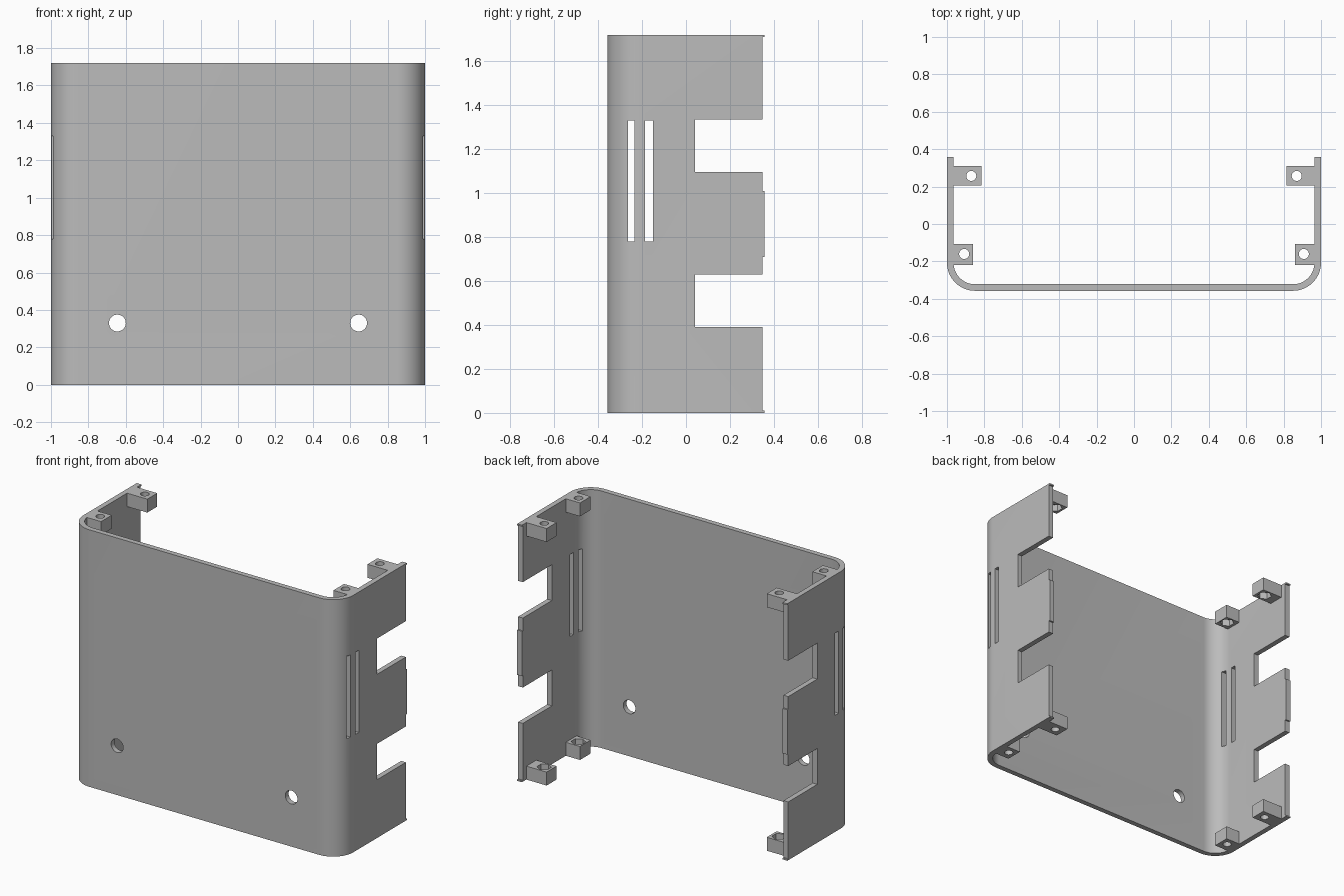
import bpy, bmesh
from math import pi, sin, cos, radians
from mathutils import Matrix, Vector

if "Cube" in bpy.data.objects:
    bpy.data.objects.remove(bpy.data.objects["Cube"])

HEIGHT, FRONT, BACK, LIP, WALL, RADIUS = 1.72, -0.357, 0.347, 0.01, 0.035, 0.15

grey = bpy.data.materials.new("plain_grey")
grey.use_nodes = True
colour = (0.5, 0.5, 0.5, 1)
grey.diffuse_color = colour
grey.node_tree.nodes["Principled BSDF"].inputs["Base Color"].default_value = colour


def finish(name, bm):
    bmesh.ops.recalc_face_normals(bm, faces=bm.faces)
    mesh = bpy.data.meshes.new(name)
    bm.to_mesh(mesh)
    bm.free()
    mesh.materials.append(grey)
    obj = bpy.data.objects.new(name, mesh)
    bpy.context.collection.objects.link(obj)
    return obj


def add_box(bm, x, y, z):
    size = [b - a for a, b in (x, y, z)]
    centre = [(a + b) / 2 for a, b in (x, y, z)]
    bmesh.ops.create_cube(bm, size=1, matrix=Matrix.Translation(centre) @ Matrix.Diagonal((*size, 1)))


def add_rod(bm, centre, radius, depth, sides=32, turn=None):
    matrix = Matrix.Translation(centre) @ (turn or Matrix())
    bmesh.ops.create_cone(bm, cap_ends=True, segments=sides, radius1=radius,
                          radius2=radius, depth=depth, matrix=matrix)


def cut(obj, bm):
    cutter = finish("cutter", bm)
    cutter.hide_render = True
    mod = obj.modifiers.new("cut", 'BOOLEAN')
    mod.operation, mod.solver, mod.object = 'DIFFERENCE', 'EXACT', cutter
    bpy.ops.object.select_all(action='DESELECT')
    bpy.context.view_layer.objects.active = obj
    obj.select_set(True)
    bpy.ops.object.modifier_apply(modifier=mod.name)
    bpy.data.objects.remove(cutter)


def half_outline(inset):
    """Right half of the U outline, from the back edge round to the front."""
    r = RADIUS - inset
    cx, cy = 1 - RADIUS, FRONT + RADIUS
    arc = [(cx + r * cos(a), cy - r * sin(a)) for a in (pi / 2 * i / 16 for i in range(17))]
    return [(1 - inset, BACK + LIP)] + arc


# U-shaped shell with rounded corners
outer, inner = half_outline(0), half_outline(WALL)
mirror = lambda pts: [(-x, y) for x, y in reversed(pts)]
outline = outer + mirror(outer) + list(reversed(inner + mirror(inner)))
bm = bmesh.new()
face = bm.faces.new([bm.verts.new((x, y, 0)) for x, y in outline])
side = bmesh.ops.extrude_face_region(bm, geom=[face])
bmesh.ops.translate(bm, vec=Vector((0, 0, HEIGHT)),
                    verts=[v for v in side["geom"] if isinstance(v, bmesh.types.BMVert)])
shell = finish("shell", bm)

# Cable notches and stepped rear edges, through both side walls
bm = bmesh.new()
for z in ((0.39, 0.63), (1.095, 1.335)):
    add_box(bm, (-1.2, 1.2), (0.04, 0.6), z)
cut(shell, bm)
bm = bmesh.new()
for z in ((0.01, 0.71), (1.01, HEIGHT - 0.01)):
    add_box(bm, (-1.2, 1.2), (BACK, 0.6), z)
cut(shell, bm)

# Vent slots in the sides and round holes in the front
bm = bmesh.new()
for y in ((-0.264, -0.234), (-0.186, -0.15)):
    add_box(bm, (-1.2, 1.2), y, (0.78, 1.33))
cut(shell, bm)
bm = bmesh.new()
for x in (-0.645, 0.645):
    add_rod(bm, (x, FRONT, 0.33), 0.045, 0.2, turn=Matrix.Rotation(radians(90), 4, 'X'))
cut(shell, bm)

# Screw lugs: drilled blocks at each end, with hexagonal nut pockets facing inward
LUG = 0.09
lugs = (("rear", (0.815, 0.97), (0.205, 0.31), (0.87, 0.257)),
        ("front", (0.86, 0.97), (-0.22, -0.107), (0.908, -0.16)))
for label, xs, ys, (hx, hy) in lugs:
    for s, hand in ((1, "left"), (-1, "right")):
        for end, z0, pocket in (("lower", 0, LUG), ("upper", HEIGHT - LUG, HEIGHT - LUG)):
            bm = bmesh.new()
            add_box(bm, sorted(s * x for x in xs), ys, (z0, z0 + LUG))
            lug = finish(f"{end}_{label}_{hand}_lug", bm)
            bm = bmesh.new()
            add_rod(bm, (s * hx, hy, z0 + LUG / 2), 0.027, 0.3, 24)
            cut(lug, bm)
            bm = bmesh.new()
            add_rod(bm, (s * hx, hy, pocket), 0.045, LUG, 6)
            cut(lug, bm)

# Smooth the curved walls while keeping the edges crisp
bpy.ops.object.select_all(action='DESELECT')
shell.select_set(True)
bpy.context.view_layer.objects.active = shell
bpy.ops.object.shade_smooth_by_angle(angle=radians(30))
